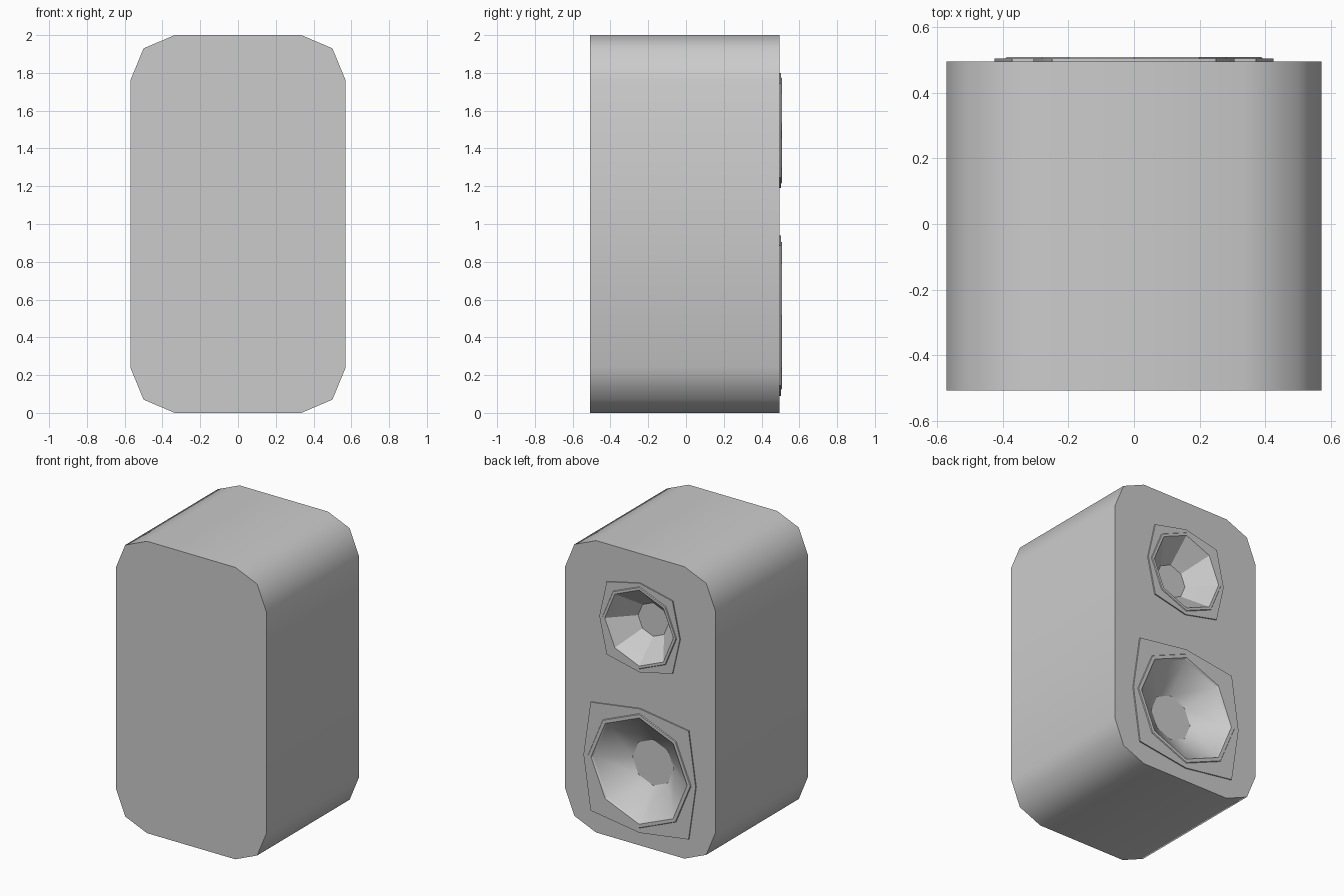
import bpy, bmesh, math

if "Cube" in bpy.data.objects:
    bpy.data.objects.remove(bpy.data.objects["Cube"])

BACK, PANEL = -0.507, 0.495


def octagon(bm, r_axis, r_diag, y, cz):
    # eight points, corners alternate between axis and diagonal radius
    pts = []
    for i in range(8):
        t = i * math.pi / 4
        r = r_diag if i % 2 else r_axis
        pts.append(bm.verts.new((r * math.cos(t), y, cz + r * math.sin(t))))
    return pts


def loop_edges(bm, vs):
    return [bm.edges.new((vs[i], vs[(i + 1) % len(vs)])) for i in range(len(vs))]


def finish(bm, name, angle):
    me = bpy.data.meshes.new(name)
    bm.to_mesh(me)
    bm.free()
    ob = bpy.data.objects.new(name, me)
    bpy.context.collection.objects.link(ob)
    bpy.ops.object.select_all(action='DESELECT')
    ob.select_set(True)
    bpy.context.view_layer.objects.active = ob
    bpy.ops.object.shade_smooth_by_angle(angle=math.radians(angle))
    return ob


# name, centre height, frame axis radius, frame corner radius,
# ring radius, mouth radius, cone end radius, cone depth
drivers = [
    ("woofer", 0.515, 0.425, 0.525, 0.392, 0.352, 0.157, 0.15),
    ("tweeter", 1.495, 0.305, 0.352, 0.282, 0.248, 0.115, 0.15),
]

# cabinet: chamfered outline pulled from back to panel, with driver openings
quarter = [(0.335, 1.0), (0.5, 0.93), (0.57, 0.76)]
outline = (quarter + [(x, -z) for x, z in reversed(quarter)]
           + [(-x, -z) for x, z in quarter]
           + [(-x, z) for x, z in reversed(quarter)])
bm = bmesh.new()
rear = [bm.verts.new((x, BACK, z + 1)) for x, z in outline]
front = [bm.verts.new((x, PANEL, z + 1)) for x, z in outline]
n = len(outline)
bm.faces.new(rear)
for i in range(n):
    j = (i + 1) % n
    bm.faces.new((rear[i], rear[j], front[j], front[i]))
rim = [bm.edges.get((front[i], front[(i + 1) % n])) for i in range(n)]
for _, cz, ra, rd, *_rest in drivers:
    rim += loop_edges(bm, octagon(bm, ra, rd, PANEL, cz))
bmesh.ops.triangle_fill(bm, use_beauty=True, edges=rim, normal=(0, 1, 0))
bmesh.ops.recalc_face_normals(bm, faces=bm.faces)
finish(bm, "cabinet", 50)

# drivers: frame plate, raised ring, cone and flat cone end
for name, cz, ra, rd, ring, mouth, end, depth in drivers:
    bm = bmesh.new()
    profile = [
        (ra, rd, PANEL), (ra, rd, 0.503),
        (ring, ring, 0.503), (ring - 0.004, ring - 0.004, 0.508),
        (mouth + 0.012, mouth + 0.012, 0.508), (mouth, mouth, 0.494),
        (end, end, 0.505 - depth),
    ]
    loops = [octagon(bm, a, d, y, cz) for a, d, y in profile]
    for a, b in zip(loops, loops[1:]):
        for i in range(8):
            j = (i + 1) % 8
            bm.faces.new((b[i], b[j], a[j], a[i]))
    bm.faces.new(loops[-1][::-1])
    finish(bm, name, 32)
